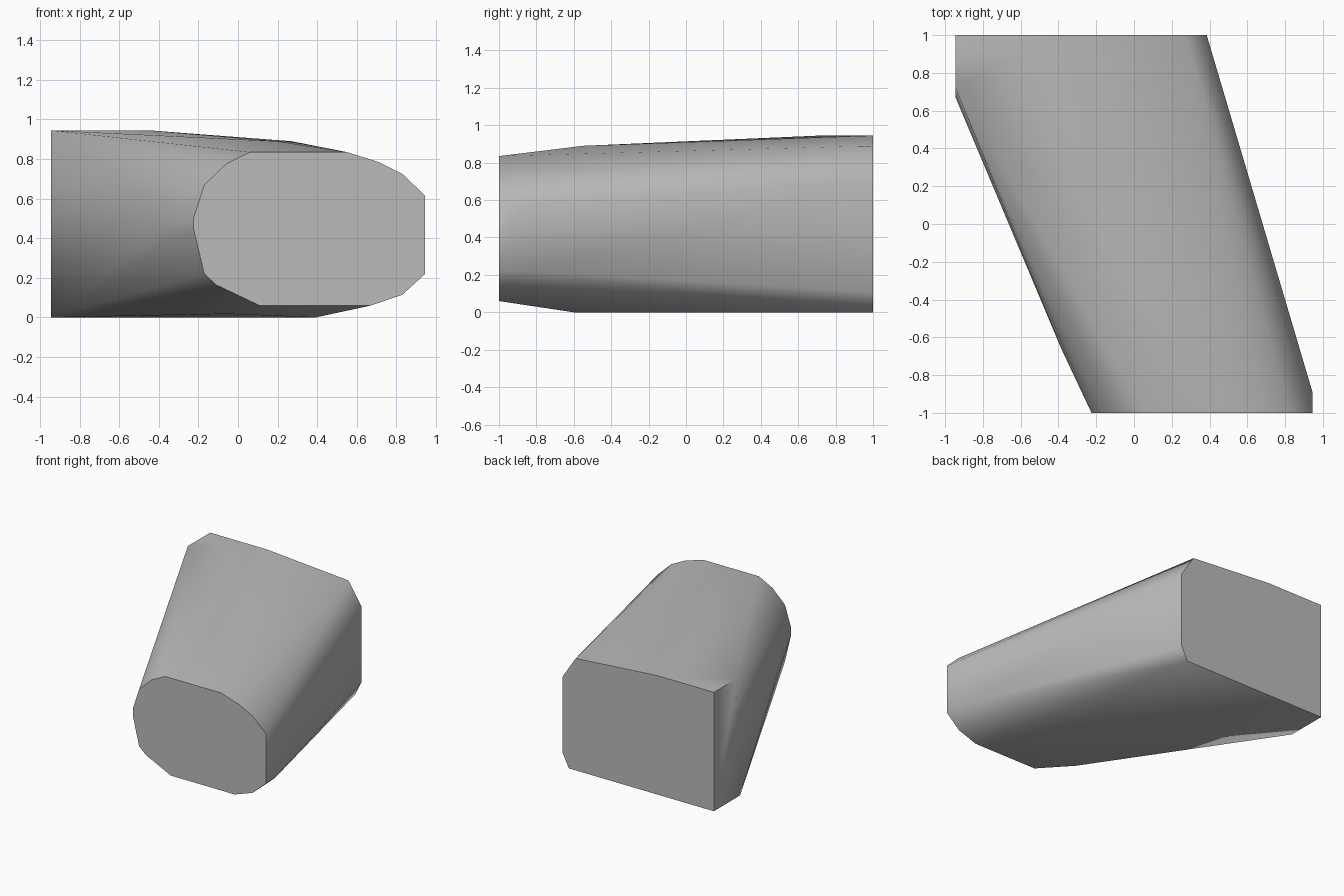
import bpy
import bmesh
import math

cube = bpy.data.objects.get("Cube")
if cube:
    bpy.data.objects.remove(cube, do_unlink=True)


def make_material(name, color):
    material = bpy.data.materials.new(name)
    material.use_nodes = True
    material.diffuse_color = color
    material.node_tree.nodes["Principled BSDF"].inputs["Base Color"].default_value = color
    return material


# Rounded front end and boxy back end, as (x, z) profiles
front_profile = [
    (0.06, 0.835), (0.55, 0.835), (0.71, 0.785), (0.83, 0.725), (0.945, 0.615),
    (0.945, 0.22), (0.83, 0.115), (0.67, 0.06), (0.11, 0.06), (-0.11, 0.165),
    (-0.17, 0.22), (-0.225, 0.45), (-0.225, 0.5), (-0.17, 0.67), (-0.06, 0.775),
]
back_profile = [
    (-0.945, 0), (-0.945, 0.945), (-0.45, 0.945), (0.27, 0.89),
    (0.385, 0.715), (0.385, 0.11), (0.33, 0),
]

# Shoulder points where the slanted sides bend
shoulders = [
    (-0.945, 0.67, 0), (-0.945, 0.72, 0.945),
    (0.945, -0.89, 0.57), (0.945, -0.89, 0.22),
    (-0.385, -0.66, 0.45), (-0.36, -0.64, 0.6),
    (0.2, -0.55, 0.89), (0.39, -0.6, 0), (-0.05, -0.72, 0.018),
]

points = [(x, -1, z) for x, z in front_profile]
points += [(x, 1, z) for x, z in back_profile]
points += shoulders

# Skin the two ends and shoulders into one solid
bm = bmesh.new()
for point in points:
    bm.verts.new(point)
hull = bmesh.ops.convex_hull(bm, input=bm.verts)
loose = [v for v in bm.verts if not v.link_faces]
bmesh.ops.delete(bm, geom=loose, context="VERTS")
bmesh.ops.dissolve_limit(bm, angle_limit=math.radians(0.5),
                         verts=bm.verts, edges=bm.edges)
bmesh.ops.recalc_face_normals(bm, faces=bm.faces)
mesh = bpy.data.meshes.new("slanted_body")
bm.to_mesh(mesh)
bm.free()

body = bpy.data.objects.new("slanted_body", mesh)
bpy.context.collection.objects.link(body)
mesh.materials.append(make_material("plain grey", (0.5, 0.5, 0.5, 1)))

# Soft sides, crisp end caps
bpy.ops.object.select_all(action="DESELECT")
body.select_set(True)
bpy.context.view_layer.objects.active = body
bpy.ops.object.shade_smooth_by_angle(angle=math.radians(55))
